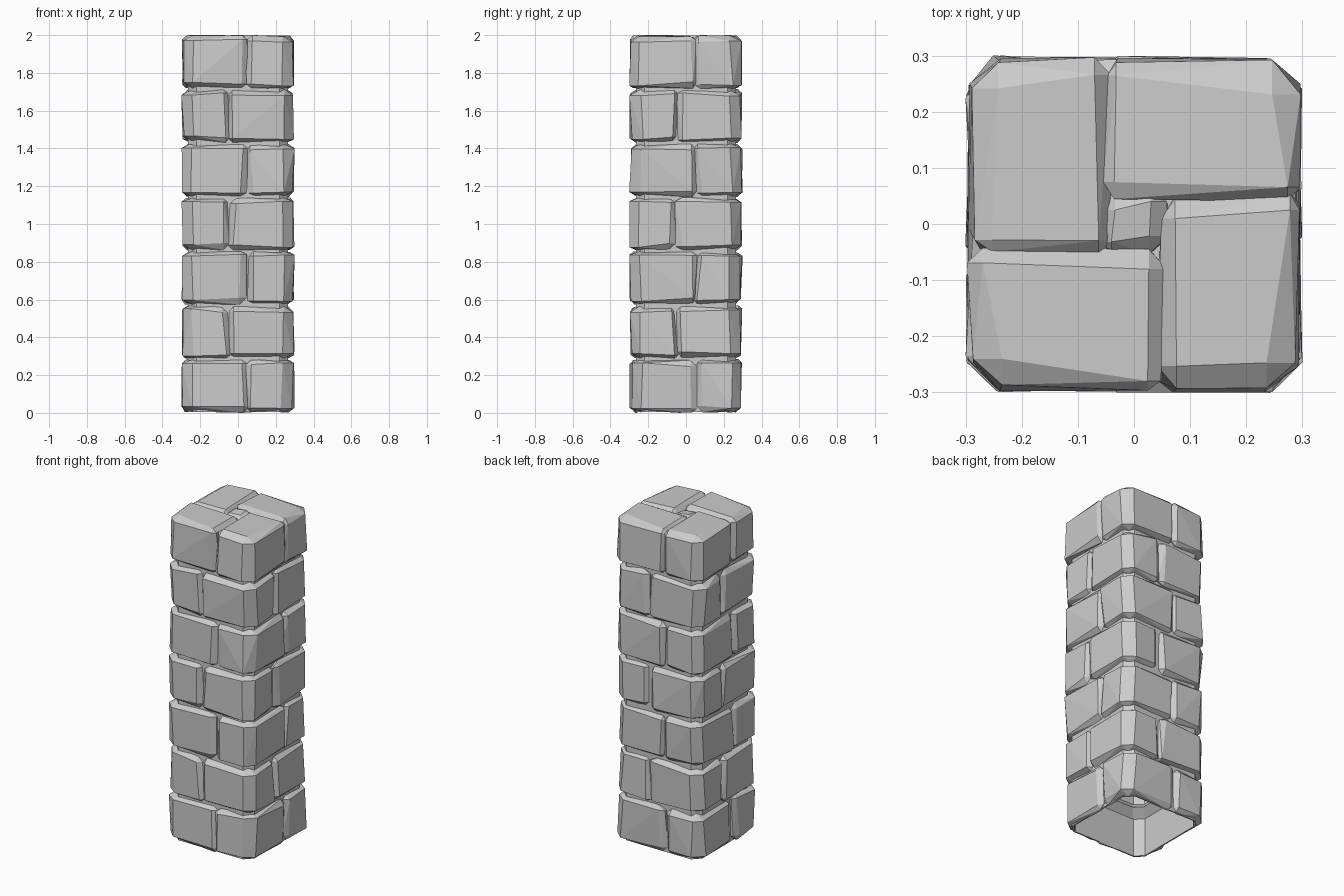
import bpy
import bmesh
import random
from itertools import product
from math import pi
from mathutils import Matrix, Vector

random.seed(11)
if "Cube" in bpy.data.objects:
    bpy.data.objects.remove(bpy.data.objects["Cube"])

COURSES = 7
PITCH = 2.0 / COURSES

stone = bpy.data.materials.new("grey stone")
stone.use_nodes = True
GREY = (0.6, 0.6, 0.6, 1)
stone.diffuse_color = GREY
stone.node_tree.nodes["Principled BSDF"].inputs["Base Color"].default_value = GREY


def add_block(bm, low, high, matrix, wobble=0.018, outer=(0.042, 0.062)):
    """Add a roughly hewn block; its low x, low y edge is the column's corner."""
    new = []
    for corner in product((0, 1), repeat=3):
        sign = Vector([1 - 2 * c for c in corner])
        tip = Vector([(low, high)[c][i] for i, c in enumerate(corner)])
        side = outer if corner[:2] == (0, 0) else (0.016, 0.04)
        limits = (side, side, (0.014, 0.036))
        reach = (wobble, wobble, 0.007)
        tip += Vector([s * random.uniform(0, r) for s, r in zip(sign, reach)])
        cut = [s * random.uniform(*lim) for s, lim in zip(sign, limits)]
        for keep in range(3):
            p = tip.copy()
            for axis in range(3):
                if axis != keep:
                    p[axis] += cut[axis]
            new.append(bm.verts.new(matrix @ p))
    hull = bmesh.ops.convex_hull(bm, input=new)
    loose = {v for v in hull["geom_interior"] + hull["geom_unused"]
             if isinstance(v, bmesh.types.BMVert)}
    bmesh.ops.delete(bm, geom=list(loose), context="VERTS")


def finish(bm, name):
    bmesh.ops.dissolve_limit(bm, angle_limit=0.06, verts=bm.verts, edges=bm.edges)
    bmesh.ops.recalc_face_normals(bm, faces=bm.faces)
    mesh = bpy.data.meshes.new(name)
    bm.to_mesh(mesh)
    bm.free()
    obj = bpy.data.objects.new(name, mesh)
    bpy.context.collection.objects.link(obj)
    mesh.materials.append(stone)
    return obj


def add_shaft(name, profile, corner):
    """Loft a square shaft with cut corners through (half width, height) pairs."""
    bm = bmesh.new()
    rings = []
    for half, z in profile:
        ring = []
        for quarter in range(4):
            turn = Matrix.Rotation(quarter * pi / 2, 4, "Z")
            for x, y in ((half, corner - half), (half, half - corner)):
                ring.append(bm.verts.new(turn @ Vector((x, y, z))))
        rings.append(ring)
    for a, b in zip(rings, rings[1:]):
        for i in range(len(a)):
            j = (i + 1) % len(a)
            bm.faces.new((a[i], a[j], b[j], b[i]))
    bm.faces.new(rings[0])
    bm.faces.new(rings[-1])
    return finish(bm, name)


# Courses of four interlocking blocks; every second course is mirrored
courses = []
for level in range(COURSES):
    bm = bmesh.new()
    z0, z1 = level * PITCH, (level + 1) * PITCH
    flip = Matrix.Diagonal((-1 if level % 2 else 1, 1, 1, 1))
    for quarter in range(4):
        turn = flip @ Matrix.Rotation(quarter * pi / 2, 4, "Z")
        add_block(bm, (-0.301, -0.301, z0), (0.062, -0.04, z1), turn)
    courses.append(finish(bm, f"stone_course_{level + 1}"))

# Small stone filling the middle of the top
bm = bmesh.new()
add_block(bm, (-0.06, -0.056, 1.85), (0.064, 0.064, 1.99), Matrix(),
          wobble=0.006, outer=(0.015, 0.03))
finish(bm, "centre_stone")

# Core behind the joints
core = add_shaft("inner_core", ((0.266, 0.005), (0.266, 1.9), (0.22, 1.94)), 0.045)

# Open hollow under the column, with a waist at the first joint
hollow = ((0.258, -0.05), (0.256, 0.24), (0.215, 0.285), (0.25, 0.33), (0.25, 0.5))
cutter = add_shaft("hollow_cutter", hollow, 0.045)
cutter.hide_render = True
for obj in courses[:2] + [core]:
    mod = obj.modifiers.new("hollow", "BOOLEAN")
    mod.operation = "DIFFERENCE"
    mod.solver = "EXACT"
    mod.use_self = True
    mod.object = cutter
    with bpy.context.temp_override(object=obj, active_object=obj):
        bpy.ops.object.modifier_apply(modifier=mod.name)
bpy.data.objects.remove(cutter)
